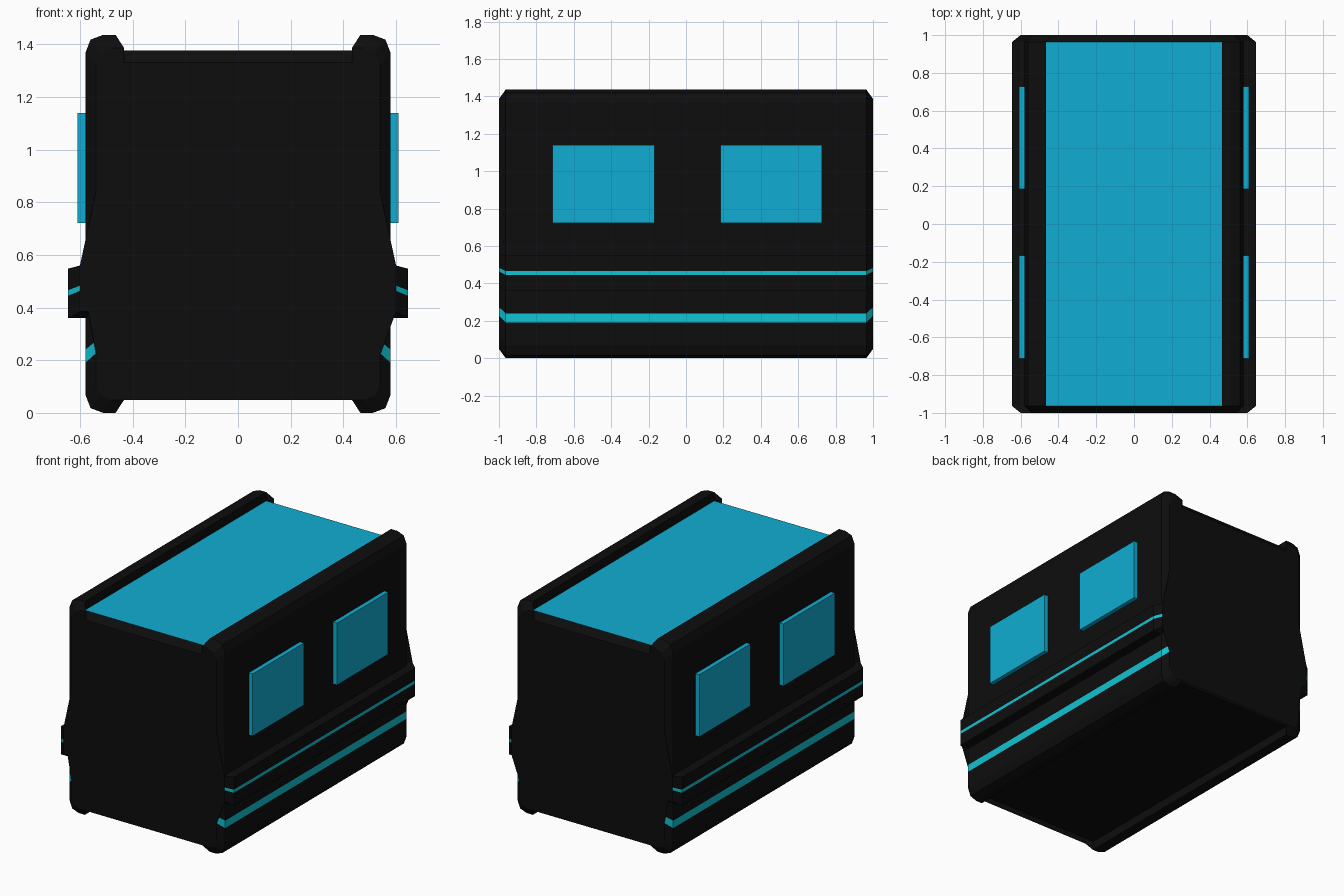
import bpy, bmesh

if "Cube" in bpy.data.objects:
    bpy.data.objects.remove(bpy.data.objects["Cube"])


def material(name, rgb):
    m = bpy.data.materials.new(name)
    m.diffuse_color = (*rgb, 1)
    m.use_nodes = True
    m.node_tree.nodes["Principled BSDF"].inputs["Base Color"].default_value = m.diffuse_color
    return m


black = material("black_shell", (0.004, 0.004, 0.004))
glass = material("blue_panel", (0.005, 0.42, 0.65))
stripe = material("teal_stripe", (0.005, 0.55, 0.65))

# Right half of the cross-section (x, z, material of the strip to the next point)
BLACK, GLASS, STRIPE = 0, 1, 2
half = [
    (0.465, 0.06, BLACK), (0.465, 0.0, BLACK), (0.512, 0.0, BLACK),
    (0.56, 0.018, BLACK), (0.58, 0.07, BLACK),
    (0.58, 0.19, STRIPE), (0.58, 0.24, BLACK),            # lower stripe
    (0.58, 0.36, BLACK), (0.645, 0.36, BLACK),            # belt
    (0.645, 0.445, STRIPE), (0.645, 0.466, BLACK),        # belt stripe
    (0.645, 0.548, BLACK), (0.58, 0.548, BLACK),
    (0.58, 1.367, BLACK), (0.56, 1.418, BLACK),
    (0.512, 1.436, BLACK), (0.465, 1.436, BLACK),         # roof rail
    (0.465, 1.377, GLASS),                                # roof panel
]
n = len(half)
profile = [(x, z) for x, z, _ in half] + [(-x, z) for x, z, _ in reversed(half)]
mats = [m for _, _, m in half] + [half[n - 2 - i][2] for i in range(n - 1)] + [BLACK]

# Body: cross-section lofted lengthwise, with both ends shrunk to form bevels
MID_Z, SHRINK = 0.718, 0.931
bm = bmesh.new()
rings = []
for y, s in ((-1, SHRINK), (-0.964, 1), (0.964, 1), (1, SHRINK)):
    rings.append([bm.verts.new((x * s, y, MID_Z + (z - MID_Z) * s)) for x, z in profile])
for r in range(3):
    for i in range(2 * n):
        j = (i + 1) % (2 * n)
        f = bm.faces.new((rings[r][i], rings[r][j], rings[r + 1][j], rings[r + 1][i]))
        f.material_index = mats[i]
        if mats[i] == GLASS and r != 1:      # roof panel stops at the end bevels
            f.material_index = BLACK
caps = [bm.faces.new(rings[0]), bm.faces.new(rings[3])]
bmesh.ops.triangulate(bm, faces=caps)
bmesh.ops.recalc_face_normals(bm, faces=bm.faces)
mesh = bpy.data.meshes.new("body")
bm.to_mesh(mesh)
bm.free()
for m in (black, glass, stripe):
    mesh.materials.append(m)
bpy.context.collection.objects.link(bpy.data.objects.new("body", mesh))

# Side windows: two raised slabs on each side
for side, sx in (("right", 1), ("left", -1)):
    for place, y0, y1 in (("front", -0.713, -0.168), ("rear", 0.184, 0.728)):
        bpy.ops.mesh.primitive_cube_add(size=1, location=(sx * 0.589, (y0 + y1) / 2, 0.931))
        w = bpy.context.object
        w.name = f"{side}_{place}_window"
        w.scale = (0.04, y1 - y0, 0.418)
        w.data.materials.append(glass)
